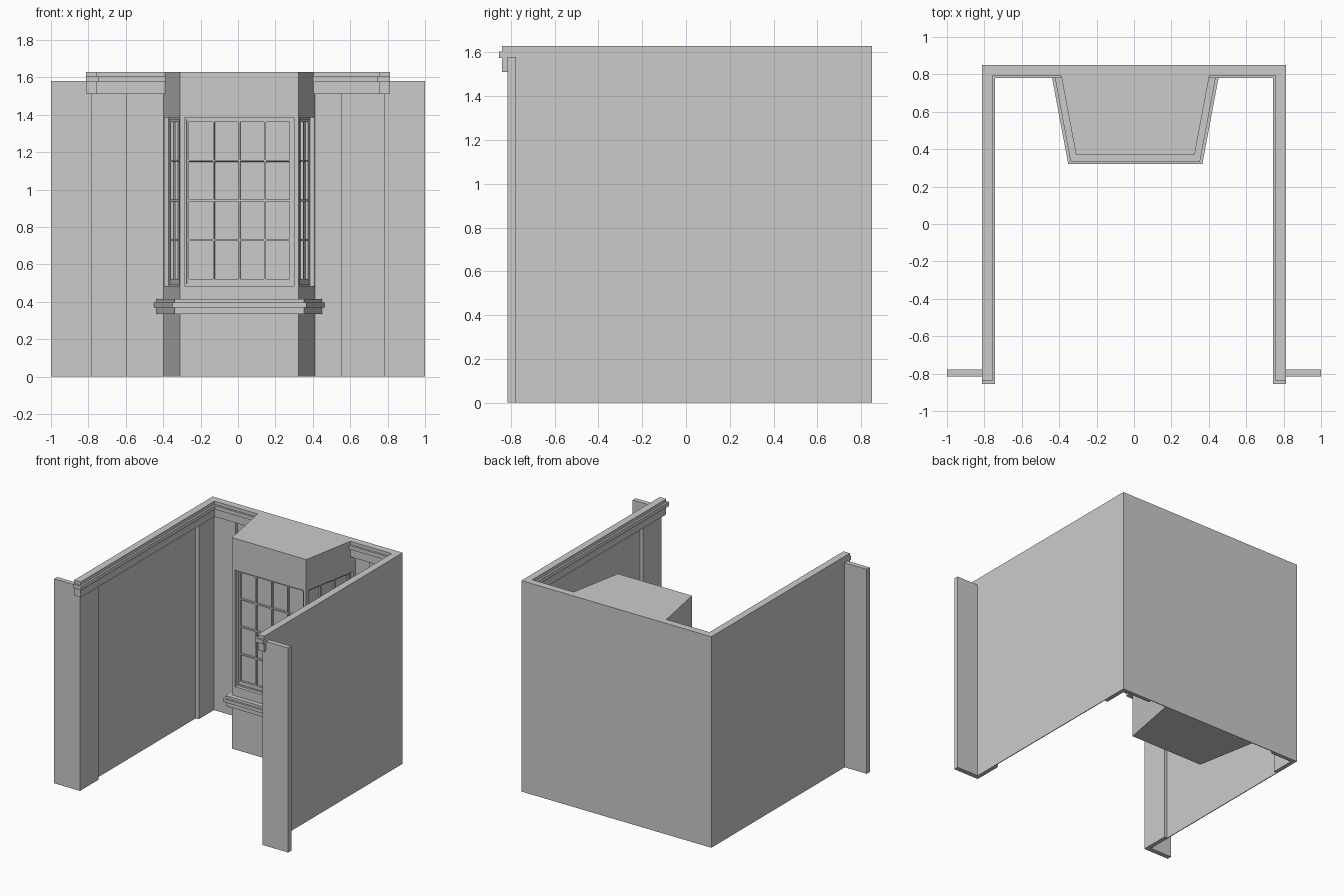
import bpy, bmesh
from mathutils import Vector

cube = bpy.data.objects.get("Cube")
if cube:
    bpy.data.objects.remove(cube, do_unlink=True)

GREY = (0.6, 0.6, 0.6, 1)
mat = bpy.data.materials.new("plain grey")
mat.use_nodes = True
mat.diffuse_color = GREY
mat.node_tree.nodes["Principled BSDF"].inputs["Base Color"].default_value = GREY

TOP, PLATE_TOP = 1.63, 1.58
WALL, BACK, FRONT = 0.812, 0.85, -0.785
CENTRE = 0.007


def finish(name, bm):
    bmesh.ops.recalc_face_normals(bm, faces=bm.faces)
    mesh = bpy.data.meshes.new(name)
    bm.to_mesh(mesh)
    bm.free()
    mesh.materials.append(mat)
    obj = bpy.data.objects.new(name, mesh)
    bpy.context.collection.objects.link(obj)
    return obj


def add_prism(bm, outline, z0, z1):
    base = bm.faces.new([bm.verts.new((x, y, z0)) for x, y in outline])
    out = bmesh.ops.extrude_face_region(bm, geom=[base], use_keep_orig=True)
    verts = [g for g in out["geom"] if isinstance(g, bmesh.types.BMVert)]
    bmesh.ops.translate(bm, verts=verts, vec=(0, 0, z1 - z0))


def prism(name, outline, z0, z1):
    bm = bmesh.new()
    add_prism(bm, outline, z0, z1)
    return finish(name, bm)


def rect(x0, x1, y0, y1):
    return [(x0, y0), (x1, y0), (x1, y1), (x0, y1)]


# Thin room walls
THIN = 0.006
prism("back_wall", rect(-WALL, WALL, BACK - THIN, BACK), 0, TOP)

for side, s, corner_end in (("right", -1, 0.595), ("left", 1, 0.55)):
    def flip(points):
        return [(s * x, y) for x, y in points]

    prism(side + "_wall", flip(rect(WALL - THIN, WALL, FRONT, BACK)), 0, TOP)

    # L-shaped pilaster wrapping the front end of the wall
    prism(side + "_front_pilaster", flip([
        (1, -0.815), (0.78, -0.815), (0.78, -0.59), (WALL, -0.59),
        (WALL, -0.778), (1, -0.778)]), 0, PLATE_TOP)

    # L-shaped pilaster in the back corner
    prism(side + "_corner_pilaster", flip([
        (WALL, 0.635), (0.78, 0.635), (0.78, 0.82), (corner_end, 0.82),
        (corner_end, BACK), (WALL, BACK)]), 0, 1.54)

    # Stepped cornice following the wall, returning around the front end
    bm = bmesh.new()
    for d, z0, z1 in ((0.055, 1.51, 1.575), (0.07, 1.575, 1.605), (0.055, 1.605, TOP)):
        inner = WALL - d
        add_prism(bm, flip([
            (WALL, FRONT - d), (inner, FRONT - d), (inner, BACK - d),
            (0.385, BACK - d), (0.385, BACK), (WALL, BACK)]), z0, z1)
    finish(side + "_cornice", bm)


# Bay outline, pushed outward by d
def bay_outline(d=0.0):
    slope = 0.09 / 0.48
    y0 = 0.37 - d
    near = 0.317 - slope * d + 1.017 * d
    far = 0.407 + 1.017 * d
    return [(CENTRE - far, BACK), (CENTRE - near, y0),
            (CENTRE + near, y0), (CENTRE + far, BACK)]


def cut(bm, faces, point, normal):
    geom = set(faces)
    for f in faces:
        geom.update(f.verts)
        geom.update(f.edges)
    out = bmesh.ops.bisect_plane(bm, geom=list(geom), dist=1e-5,
                                 plane_co=point, plane_no=normal)
    return [g for g in out["geom"] if isinstance(g, bmesh.types.BMFace)]


def inset(bm, faces, thickness, depth=0.0):
    bmesh.ops.inset_individual(bm, faces=faces, thickness=thickness, depth=depth)


# Bay body with a recessed multi-pane window in each of its three sides
bm = bmesh.new()
add_prism(bm, bay_outline(), 0, TOP)
bmesh.ops.recalc_face_normals(bm, faces=bm.faces)
for z in (0.46, 1.41):
    cut(bm, list(bm.faces), (0, 0, z), (0, 0, 1))
bm.normal_update()
band = [f for f in bm.faces if abs(f.normal.z) < 0.1 and f.normal.y < 0.5
        and 0.5 < f.calc_center_median().z < 1.3]
for sash in band:
    columns = 4 if sash.normal.y < -0.9 else 3
    inset(bm, [sash], 0.035)
    inset(bm, [sash], 0.0005, -0.025)
    inset(bm, [sash], 0.015)
    inset(bm, [sash], 0.0005, -0.006)
    inset(bm, [sash], 0.011)
    bm.normal_update()
    across = sash.normal.cross(Vector((0, 0, 1))).normalized()
    corners = [v.co.copy() for v in sash.verts]
    u = [c.dot(across) for c in corners]
    z = [c.z for c in corners]
    # deeper bottom rail, then the grid of panes
    rail = min(z) + 0.014
    panes = [f for f in cut(bm, [sash], (0, 0, rail), (0, 0, 1))
             if f.calc_center_median().z > rail]
    for i in range(1, columns):
        panes = cut(bm, panes, across * (min(u) + (max(u) - min(u)) * i / columns), across)
    for i in range(1, 4):
        panes = cut(bm, panes, (0, 0, rail + (max(z) - rail) * i / 4), (0, 0, 1))
    inset(bm, panes, 0.007)
    inset(bm, panes, 0.0005, -0.015)
finish("window_bay", bm)

# Stepped sill band around the bay
bm = bmesh.new()
for d, z0, z1 in ((0.035, 0.335, 0.37), (0.05, 0.37, 0.395), (0.035, 0.395, 0.415)):
    add_prism(bm, bay_outline(d), z0, z1)
finish("bay_sill", bm)
